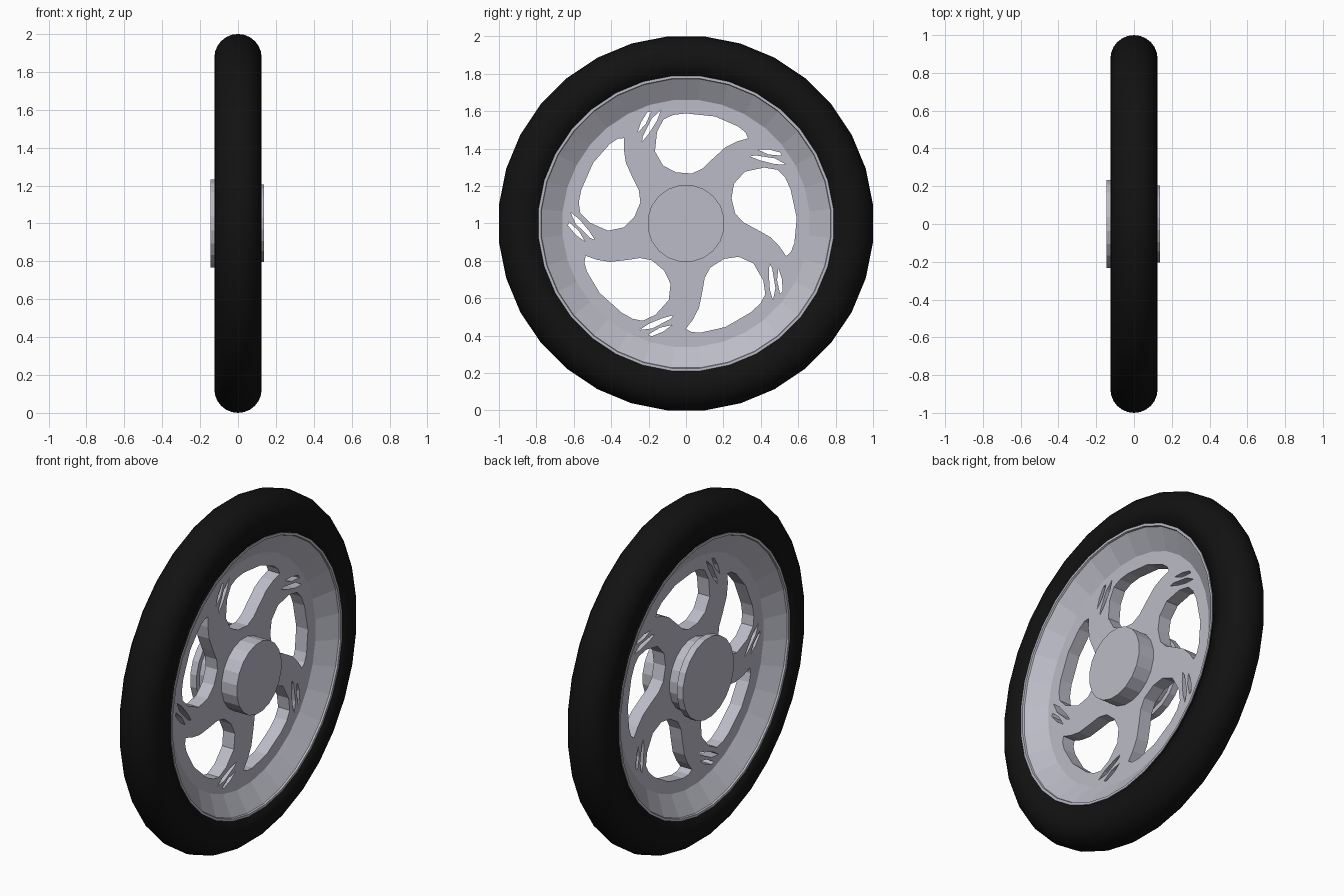
import bpy, bmesh
from math import sin, cos, pi, radians
from mathutils import Matrix, Vector

if "Cube" in bpy.data.objects:
    bpy.data.objects.remove(bpy.data.objects["Cube"])

CZ = 1.0       # axle height
SEG = 32


def material(name, col):
    m = bpy.data.materials.new(name)
    m.diffuse_color = col
    m.use_nodes = True
    m.node_tree.nodes["Principled BSDF"].inputs["Base Color"].default_value = m.diffuse_color
    return m


rubber = material("rubber", (0.006, 0.006, 0.006, 1))
alloy = material("alloy", (0.50, 0.50, 0.57, 1))


def lathe(name, profile, mat, seg=SEG, closed=False, smooth=False):
    """Revolve (x, radius) points about the axle."""
    bm = bmesh.new()
    rings = []
    for x, r in profile:
        angs = [2 * pi * (i + 0.5) / seg for i in range(seg)]
        rings.append([bm.verts.new((x, r * cos(a), CZ + r * sin(a))) for a in angs])
    pairs = list(zip(rings, rings[1:]))
    if closed:
        pairs.append((rings[-1], rings[0]))
    for a, b in pairs:
        for i in range(seg):
            j = (i + 1) % seg
            bm.faces.new((a[i], a[j], b[j], b[i]))
    if not closed and name.startswith("hub"):
        bm.faces.new(rings[0])
        bm.faces.new(rings[-1])
    bmesh.ops.recalc_face_normals(bm, faces=bm.faces)
    me = bpy.data.meshes.new(name)
    bm.to_mesh(me)
    bm.free()
    ob = bpy.data.objects.new(name, me)
    bpy.context.collection.objects.link(ob)
    me.materials.append(mat)
    for p in me.polygons:
        p.use_smooth = smooth
    return ob


# tyre: flat side walls with a half-round tread
K = 1 / cos(pi / SEG)
tread = [(0.125 * cos(pi * i / 12), (0.875 + 0.125 * sin(pi * i / 12)) * K) for i in range(13)]
lathe("tire", [(0.117, 0.785)] + tread + [(-0.117, 0.785)], rubber, closed=True, smooth=True)

# rim: conical dish on both sides with a narrow lip
half = [(0.038, 0.663), (0.112, 0.775), (0.122, 0.778), (0.122, 0.792)]
lathe("rim", half + [(-x, r) for x, r in reversed(half)], alloy, closed=True)

# hub barrel and the wider cap on the left
lathe("hub", [(-0.12, 0.207), (0.137, 0.207)], alloy, seg=20)
lathe("hub_cap", [(-0.145, 0.236), (-0.105, 0.236)], alloy, seg=20)

# spoke disc: swept openings and twin slits, repeated five times
opening = [(0, .588), (-.07, .58), (-.12, .556), (-.155, .49), (-.166, .385), (-.123, .31),
           (-.053, .273), (.032, .267), (.09, .294), (.139, .342), (.209, .406),
           (.273, .438), (.332, .455), (.318, .487), (.278, .519), (.155, .572)]
slit_a = [(.38, .396), (.44, .396), (.503, .38), (.513, .362), (.44, .369)]
slit_b = [(.342, .358), (.37, .364), (.476, .348), (.535, .315), (.476, .317), (.396, .337)]

cu = bpy.data.curves.new("spoke_disc", 'CURVE')
cu.dimensions = '2D'
cu.fill_mode = 'BOTH'
cu.extrude = 0.038


def outline(pts):
    s = cu.splines.new('POLY')
    s.points.add(len(pts) - 1)
    for p, (u, v) in zip(s.points, pts):
        p.co = (u, v, 0, 1)
    s.use_cyclic_u = True


outline([(0.663 * cos(2 * pi * (i + .5) / SEG), 0.663 * sin(2 * pi * (i + .5) / SEG))
         for i in range(SEG)])
for k in range(5):
    rot = Matrix.Rotation(radians(72 * k), 2)
    for shape in (opening, slit_a, slit_b):
        outline([tuple(rot @ Vector(p)) for p in shape])

disc = bpy.data.objects.new("spoke_disc", cu)
bpy.context.collection.objects.link(disc)
disc.matrix_world = Matrix(((0, 0, 1, 0), (1, 0, 0, 0), (0, 1, 0, CZ), (0, 0, 0, 1)))
bpy.context.view_layer.objects.active = disc
disc.select_set(True)
bpy.ops.object.convert(target='MESH')
disc = bpy.context.view_layer.objects.active
disc.data.materials.clear()
disc.data.materials.append(alloy)
for p in disc.data.polygons:
    p.use_smooth = False
